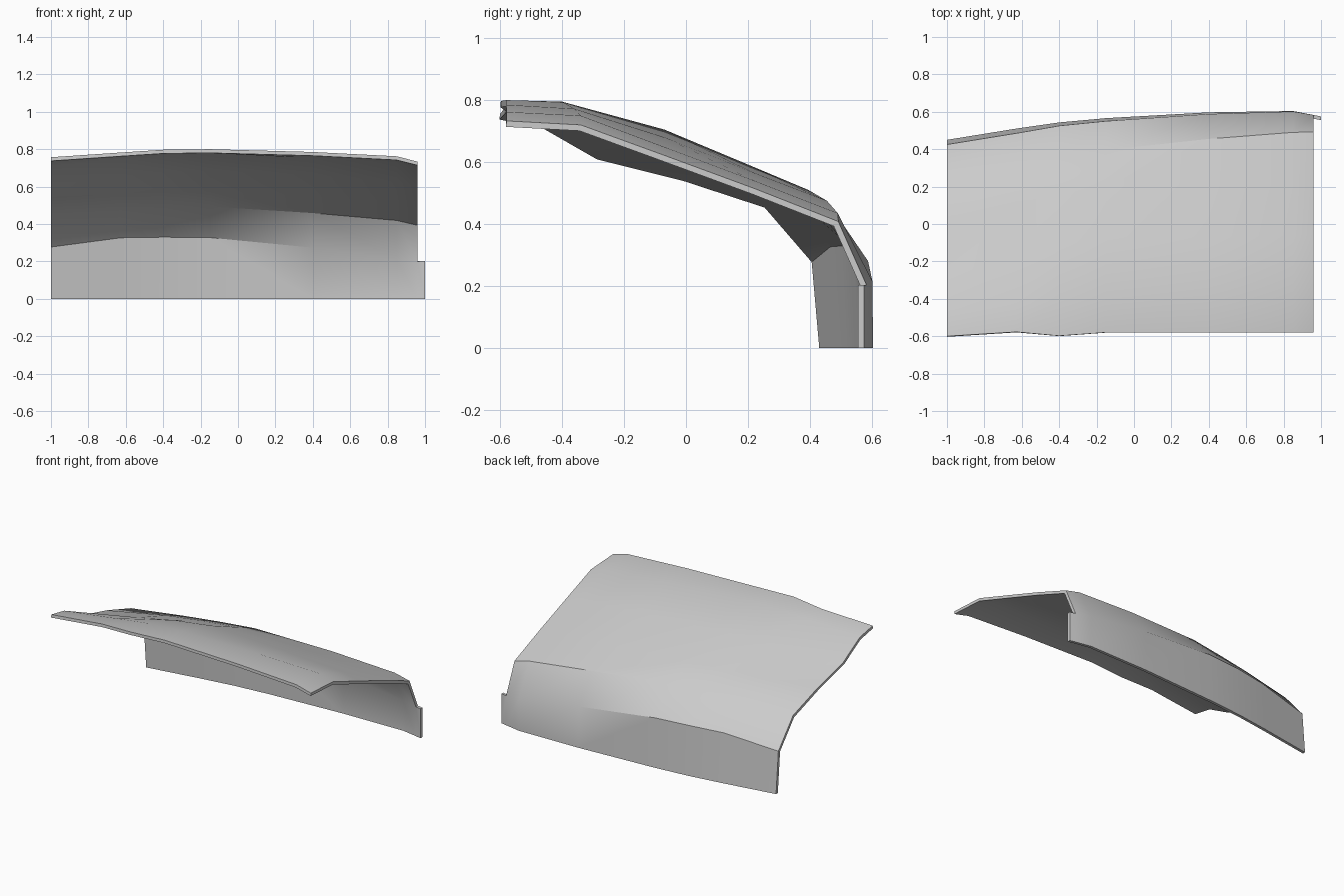
import bpy
import bmesh
import math

cube = bpy.data.objects.get("Cube")
if cube:
    bpy.data.objects.remove(cube)

grey = bpy.data.materials.new("light grey")
grey.use_nodes = True
colour = (0.6, 0.6, 0.6, 1)
grey.diffuse_color = colour
grey.node_tree.nodes["Principled BSDF"].inputs["Base Color"].default_value = colour

# Outer cross-sections (y, z) from front lip over the shoulder to the wall foot
sections = {
    -1.0: [(-.6, .757), (-.46, .73), (-.28, .627), (0, .557), (.265, .47), (.425, .285), (.45, 0)],
    -.63: [(-.577, .782), (-.43, .765), (-.18, .675), (.11, .58), (.33, .49), (.485, .335), (.51, 0)],
    -.4: [(-.598, .797), (-.41, .785), (-.12, .695), (.16, .587), (.36, .503), (.525, .338), (.543, 0)],
    -.15: [(-.58, .8), (-.4, .795), (-.07, .705), (.2, .592), (.395, .51), (.55, .335), (.566, 0)],
    .4: [(-.58, .785), (-.36, .772), (-.07, .68), (.22, .565), (.455, .475), (.588, .28), (.597, 0)],
    .85: [(-.58, .762), (-.34, .75), (-.06, .645), (.22, .54), (.49, .435), (.602, .215), (.604, 0)],
    .96: [(-.58, .733), (-.34, .72), (-.06, .618), (.22, .515), (.492, .408), (.583, .203), (.583, 0)],
}

# Curved panel skin
bm = bmesh.new()
rows = [[bm.verts.new((x, y, z)) for y, z in points] for x, points in sections.items()]
for a, b in zip(rows, rows[1:]):
    for i in range(len(a) - 1):
        bm.faces.new((a[i], b[i], b[i + 1], a[i + 1]))

# Wall tab projecting past the end of the panel
tab = [bm.verts.new((1, .575, z)) for z in (.203, 0)]
crease, foot = rows[-1][-2:]
bm.faces.new((crease, tab[0], tab[1], foot))

mesh = bpy.data.meshes.new("curved_panel")
bm.normal_update()
bm.to_mesh(mesh)
bm.free()
panel = bpy.data.objects.new("curved_panel", mesh)
bpy.context.collection.objects.link(panel)
mesh.materials.append(grey)

# Sheet thickness, inward from the outer skin
shell = panel.modifiers.new("thickness", "SOLIDIFY")
shell.thickness = 0.02
shell.offset = -1
shell.use_even_offset = True

bpy.context.view_layer.objects.active = panel
panel.select_set(True)
bpy.ops.object.modifier_apply(modifier=shell.name)

# Keep the rims flush with the ground and the two ends
for v in panel.data.vertices:
    if v.co.z < 0.03:
        v.co.z = 0
    if v.co.x < -0.97:
        v.co.x = -1
    elif v.co.x > 0.985:
        v.co.x = 1
    elif v.co.x > 0.93:
        v.co.x = 0.96
bpy.ops.object.shade_smooth_by_angle(angle=math.radians(30))
